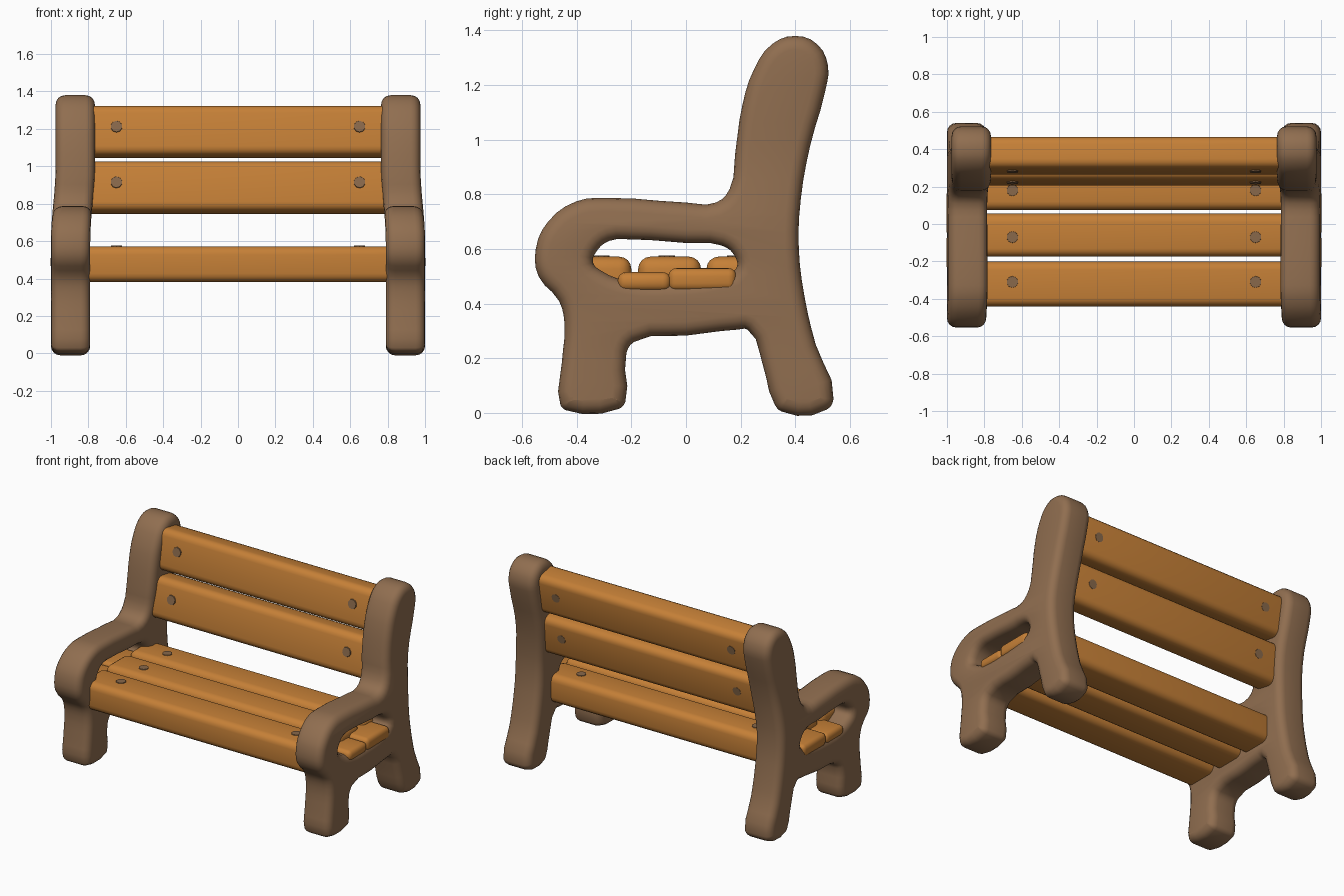
import bpy, bmesh, math
from mathutils import Matrix, Vector

if "Cube" in bpy.data.objects:
    bpy.data.objects.remove(bpy.data.objects["Cube"])


def material(name, rgb):
    m = bpy.data.materials.new(name)
    m.diffuse_color = (*rgb, 1)
    m.use_nodes = True
    m.node_tree.nodes["Principled BSDF"].inputs["Base Color"].default_value = m.diffuse_color
    return m


BROWN = material("brown frame", (0.28, 0.156, 0.08))
ORANGE = material("orange wood", (0.56, 0.215, 0.038))
BOLT = material("dull bolt", (0.25, 0.14, 0.07))


def add_object(name, mesh, mat):
    mesh.materials.clear()
    mesh.materials.append(mat)
    ob = bpy.data.objects.new(name, mesh)
    bpy.context.collection.objects.link(ob)
    return ob


# Side frame outline and arm opening, as (y, z) points
OUTLINE = [(-.46, .03), (-.455, .18), (-.445, .33), (-.465, .41), (-.54, .5), (-.55, .6),
           (-.505, .7), (-.40, .775), (-.29, .787), (0, .77), (.11, .77), (.16, .82),
           (.18, .95), (.207, 1.13), (.25, 1.26), (.315, 1.35), (.40, 1.38), (.48, 1.35),
           (.52, 1.27), (.51, 1.18), (.455, .98), (.42, .78), (.413, .6), (.435, .42),
           (.475, .25), (.54, .05), (.515, .012), (.35, .005), (.325, .03), (.28, .18),
           (.225, .305), (.19, .305), (0, .283), (-.19, .26), (-.218, .22), (-.222, .04),
           (-.245, .015), (-.44, .01)]
OPENING = [(-.34, .55), (-.325, .595), (-.28, .63), (-.2, .635), (0, .622), (.13, .613),
           (.175, .58), (.185, .53), (.12, .50), (-.05, .48), (-.22, .485), (-.31, .52)]


def frame_mesh():
    cu = bpy.data.curves.new("frame_outline", 'CURVE')
    cu.dimensions, cu.fill_mode = '2D', 'BOTH'
    cu.resolution_u = 3
    cu.extrude, cu.bevel_depth, cu.bevel_resolution = .055, .05, 3
    cu.offset = -.05
    for pts in (OUTLINE, OPENING):
        sp = cu.splines.new('BEZIER')
        sp.bezier_points.add(len(pts) - 1)
        for bp, (y, z) in zip(sp.bezier_points, pts):
            bp.co = (y, z, 0)
            bp.handle_left_type = bp.handle_right_type = 'AUTO'
        sp.use_cyclic_u = True
    ob = bpy.data.objects.new("frame_outline", cu)
    bpy.context.collection.objects.link(ob)
    dg = bpy.context.evaluated_depsgraph_get()
    me = bpy.data.meshes.new_from_object(ob.evaluated_get(dg))
    bpy.data.objects.remove(ob)
    # stand the panel up: curve x -> y, y -> z, z -> x
    me.transform(Matrix(((0, 0, 1, 0), (1, 0, 0, 0), (0, 1, 0, 0), (0, 0, 0, 1))))
    return me


# Two mirrored side frames, the back posts leaning slightly inwards
for side, label in ((1, "right"), (-1, "left")):
    me = frame_mesh()
    for v in me.vertices:
        t = min(1, max(0, (v.co.z - .6) / .4))
        v.co.x = side * (.895 - .025 * t * t * (3 - 2 * t) + v.co.x)
    bm = bmesh.new()
    bm.from_mesh(me)
    bmesh.ops.remove_doubles(bm, verts=bm.verts, dist=.0005)
    bmesh.ops.recalc_face_normals(bm, faces=bm.faces)
    for f in bm.faces:
        f.smooth = True
    bm.to_mesh(me)
    bm.free()
    ob = add_object(label + "_side_frame", me, BROWN)
    bpy.context.view_layer.objects.active = ob
    ob.select_set(True)
    bpy.ops.object.shade_smooth_by_angle(angle=math.radians(50))
    ob.select_set(False)


def rounded_box(name, centre, size, tilt=0, bevel=.045):
    bm = bmesh.new()
    bmesh.ops.create_cube(bm, size=1, matrix=Matrix.Diagonal((*size, 1)))
    bmesh.ops.bevel(bm, geom=bm.edges[:], offset=bevel, segments=4, profile=.5,
                    affect='EDGES', clamp_overlap=True)
    for f in bm.faces:
        f.smooth = True
    me = bpy.data.meshes.new(name)
    bm.to_mesh(me)
    bm.free()
    me.transform(Matrix.Translation(centre) @ Matrix.Rotation(tilt, 4, 'X'))
    return add_object(name, me, ORANGE)


def bolt(name, centre, normal):
    bm = bmesh.new()
    bmesh.ops.create_cone(bm, cap_ends=True, segments=10, radius1=.032, radius2=.03, depth=.008)
    me = bpy.data.meshes.new(name)
    bm.to_mesh(me)
    bm.free()
    turn = Vector(normal).to_track_quat('Z', 'Y').to_matrix().to_4x4()
    me.transform(Matrix.Translation(centre) @ turn)
    add_object(name, me, BOLT)


# Seat slats with bolts on top
for i, (y0, y1) in enumerate(((-.44, -.2), (-.175, .055), (.075, .30))):
    rounded_box(f"seat_slat_{i}", (0, (y0 + y1) / 2, .477), (1.74, y1 - y0, .19))
    for s in (-1, 1):
        bolt(f"seat_bolt_{i}_{s}", (s * .65, (-.31, -.07, .18)[i], .572), (0, 0, 1))

# Leaning back slats with bolts on both faces
TILT = -math.radians(10)
for i, (y, z) in enumerate(((.305, .885), (.365, 1.183))):
    rounded_box(f"back_slat_{i}", (0, y, z), (1.72, .17, .27), TILT)
    n = Vector((0, -math.cos(TILT), -math.sin(TILT)))
    for s in (-1, 1):
        for d, face in ((1, "front"), (-1, "rear")):
            bolt(f"back_bolt_{i}_{s}_{face}", Vector((s * .65, y, z + .015)) + n * d * .085, n * d)

# Rounded slat ends bulging through the arm openings
for s in (-1, 1):
    for i, (y0, y1, top) in enumerate(((-.25, -.055, .515), (-.065, .185, .53))):
        rounded_box(f"slat_end_{i}_{s}", (s * .9, (y0 + y1) / 2, (top + .445) / 2),
                    (.206, y1 - y0, top - .445), bevel=.03)
